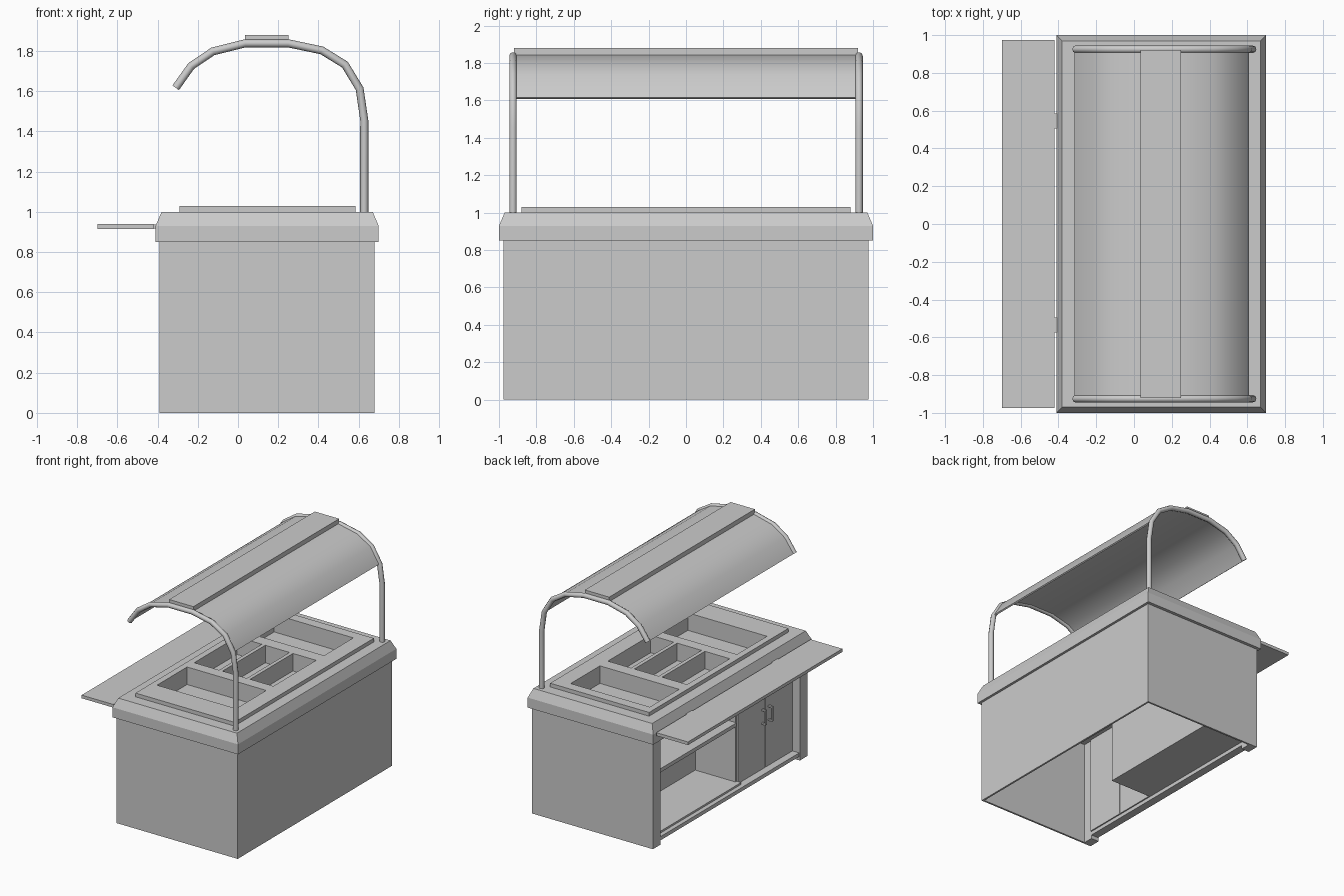
import bpy, bmesh
from mathutils import Vector

if "Cube" in bpy.data.objects:
    bpy.data.objects.remove(bpy.data.objects["Cube"])


def mesh_obj(name, bm):
    bmesh.ops.recalc_face_normals(bm, faces=bm.faces)
    me = bpy.data.meshes.new(name)
    bm.to_mesh(me)
    bm.free()
    ob = bpy.data.objects.new(name, me)
    bpy.context.collection.objects.link(ob)
    return ob


def add_box(bm, x, y, z):
    vs = bmesh.ops.create_cube(bm, size=1)["verts"]
    for v in vs:
        v.co = Vector([(r[0] + r[1]) / 2 + c * (r[1] - r[0]) for c, r in zip(v.co, (x, y, z))])
    return vs


def box(name, x, y, z):
    bm = bmesh.new()
    add_box(bm, x, y, z)
    return mesh_obj(name, bm)


def activate(ob):
    bpy.ops.object.select_all(action='DESELECT')
    ob.select_set(True)
    bpy.context.view_layer.objects.active = ob


def cut(ob, cutter):
    m = ob.modifiers.new("cut", 'BOOLEAN')
    m.operation, m.solver, m.object = 'DIFFERENCE', 'EXACT', cutter
    activate(ob)
    bpy.ops.object.modifier_apply(modifier="cut")


# Cabinet shell, open at the bottom and on the -x service side
T = 0.015
box("guest_side_panel", (0.68 - T, 0.68), (-0.975, 0.975), (0, 0.85))
for s, n in ((-1, "front"), (1, "rear")):
    box(n + "_end_panel", (-0.39, 0.68 - T), sorted((s * 0.975, s * (0.975 - T))), (0, 0.85))
    box(n + "_corner_post", (-0.39, -0.32), sorted((s * (0.975 - T), s * 0.88)), (0, 0.85))
box("bottom_rail", (-0.385, -0.32), (-0.88, 0.88), (0.03, 0.06))

# Open storage compartment with a middle shelf
CY = (-0.195, 0.88)
box("compartment_floor", (-0.35, 0.054), CY, (0.06, 0.075))
box("compartment_back", (0.044, 0.054), CY, (0.075, 0.85))
box("compartment_divider", (-0.31, 0.044), (-0.195, -0.18), (0.075, 0.85))
box("compartment_end", (-0.32, 0.044), (0.87, 0.88), (0.075, 0.85))
box("middle_shelf", (-0.32, 0.044), (-0.18, 0.87), (0.52, 0.55))

# Pair of doors with bar handles
for n, y0, y1, hy in (("left", -0.536, -0.195, -0.50), ("right", -0.88, -0.540, -0.58)):
    box(n + "_door", (-0.325, -0.31), (y0, y1), (0.06, 0.85))
    bm = bmesh.new()
    add_box(bm, (-0.36, -0.35), (hy - 0.008, hy + 0.008), (0.42, 0.54))
    for z in (0.42, 0.528):
        add_box(bm, (-0.35, -0.325), (hy - 0.008, hy + 0.008), (z, z + 0.012))
    mesh_obj(n + "_door_handle", bm)

# Countertop with sloped upper edge
bm = bmesh.new()
add_box(bm, (-0.41, 0.70), (-1, 1), (0.85, 0.93))
top = max(bm.faces, key=lambda f: f.calc_center_median().z)
new = bmesh.ops.extrude_face_region(bm, geom=[top])["geom"]
bmesh.ops.delete(bm, geom=[top], context='FACES_ONLY')
for v in (g for g in new if isinstance(g, bmesh.types.BMVert)):
    v.co.x += 0.03 if v.co.x < 0 else -0.03
    v.co.y += 0.03 if v.co.y < 0 else -0.03
    v.co.z = 1.0
counter = mesh_obj("countertop", bm)
rim = box("serving_rim", (-0.29, 0.585), (-0.88, 0.88), (1.0, 1.03))

# Food wells: one large at each end, three small in the middle
bm = bmesh.new()
WZ = (0.89, 1.1)
for y in ((-0.68, -0.30), (0.43, 0.80)):
    add_box(bm, (-0.24, 0.46), y, WZ)
for x in ((-0.24, -0.02), (0.01, 0.225), (0.255, 0.46)):
    add_box(bm, x, (-0.21, 0.33), WZ)
cutter = mesh_obj("well_cutter", bm)
cut(counter, cutter)
cut(rim, cutter)
bpy.data.objects.remove(cutter)

# Tray slide with two brackets
box("tray_slide", (-0.70, -0.42), (-0.975, 0.975), (0.915, 0.94))
for i, y in enumerate((-0.535, 0.545)):
    box(f"tray_bracket_{i + 1}", (-0.43, -0.405), (y - 0.04, y + 0.04), (0.918, 0.936))

# Curved guard profile shared by the tubes and the canopy
ARC = [(0.605, 1.612), (0.532, 1.732), (0.417, 1.803), (0.25, 1.838),
       (0.035, 1.838), (-0.125, 1.798), (-0.233, 1.725), (-0.31, 1.617)]
for s, n in ((-1, "front"), (1, "rear")):
    cu = bpy.data.curves.new(n + "_guard_tube", 'CURVE')
    cu.dimensions = '3D'
    cu.bevel_depth, cu.bevel_resolution, cu.use_fill_caps = 0.02, 2, True
    pts = [(0.628, 0.99), (0.628, 1.455)] + ARC
    sp = cu.splines.new('POLY')
    sp.points.add(len(pts) - 1)
    for p, (x, z) in zip(sp.points, pts):
        p.co = (x, s * 0.925, z, 1)
    ob = bpy.data.objects.new(n + "_guard_tube", cu)
    bpy.context.collection.objects.link(ob)
    activate(ob)
    bpy.ops.object.convert(target='MESH')
    bpy.ops.object.shade_smooth_by_angle(angle=0.9)

# Canopy sheet
bm = bmesh.new()
rows = [[bm.verts.new((x, y, z)) for y in (-0.91, 0.91)] for x, z in ARC]
for a, b in zip(rows, rows[1:]):
    bm.faces.new((a[0], a[1], b[1], b[0]))
canopy = mesh_obj("canopy", bm)
m = canopy.modifiers.new("thickness", 'SOLIDIFY')
m.thickness, m.offset = 0.012, 0
activate(canopy)
bpy.ops.object.modifier_apply(modifier="thickness")
bpy.ops.object.shade_smooth_by_angle(angle=0.7)

# Lamp strip along the crown
box("lamp_strip", (0.035, 0.25), (-0.92, 0.92), (1.842, 1.88))
